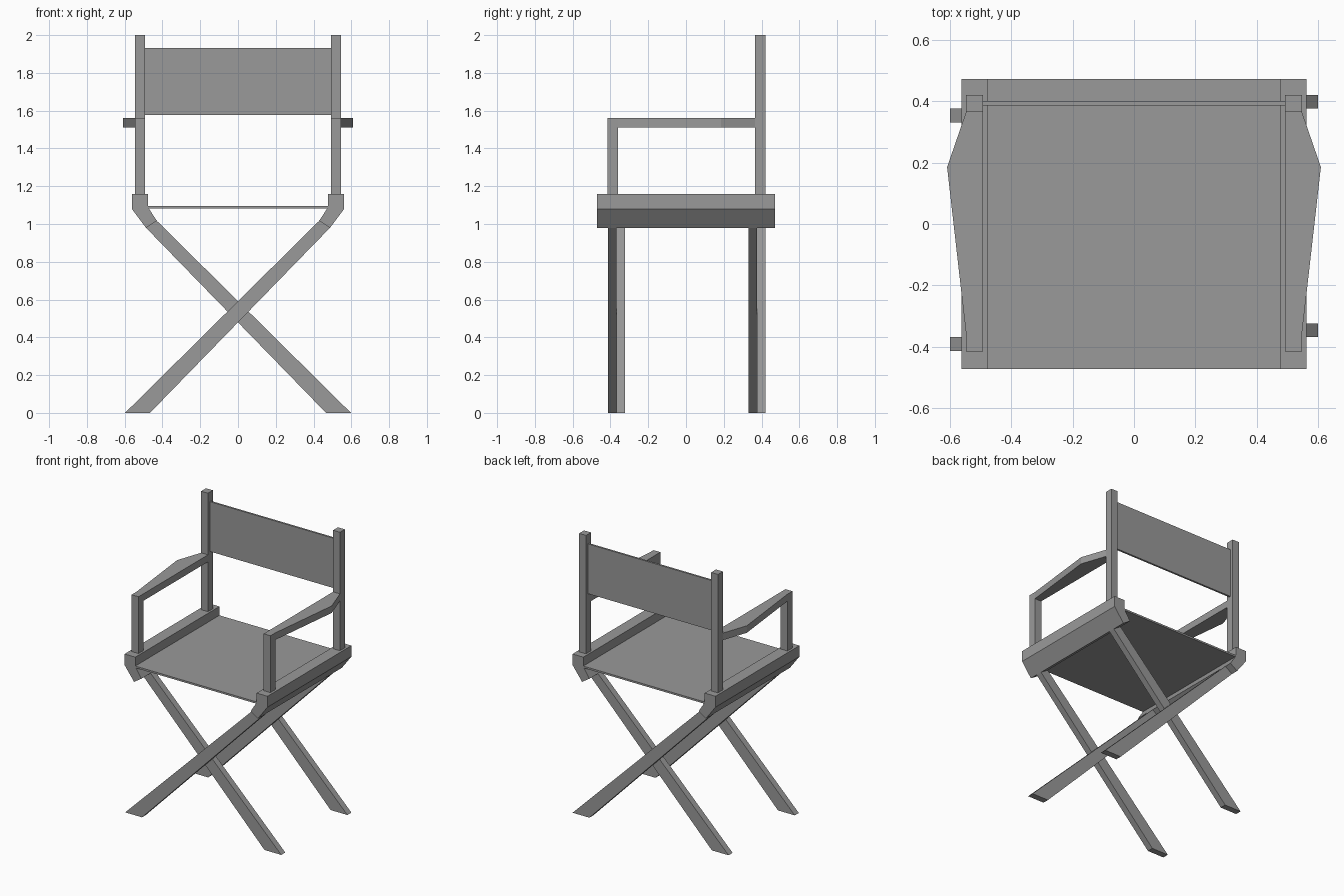
import bpy
import bmesh
from mathutils import Vector

cube = bpy.data.objects.get("Cube")
if cube:
    bpy.data.objects.remove(cube, do_unlink=True)

grey = bpy.data.materials.new("plain grey")
grey.use_nodes = True
colour = (0.32, 0.32, 0.32, 1)
grey.diffuse_color = colour
grey.node_tree.nodes["Principled BSDF"].inputs["Base Color"].default_value = colour


def prism(name, profile, axis, start, end, side=1):
    """Extrude a closed profile along y or z; side=-1 mirrors it across x."""
    def place(a, b):
        return (a * side, start, b) if axis == "y" else (a * side, b, start)

    bm = bmesh.new()
    face = bm.faces.new([bm.verts.new(place(a, b)) for a, b in profile])
    moved = bmesh.ops.extrude_face_region(bm, geom=[face])["geom"]
    offset = Vector((0, end - start, 0) if axis == "y" else (0, 0, end - start))
    bmesh.ops.translate(bm, vec=offset,
                        verts=[v for v in moved if isinstance(v, bmesh.types.BMVert)])
    bmesh.ops.recalc_face_normals(bm, faces=bm.faces)
    mesh = bpy.data.meshes.new(name)
    bm.to_mesh(mesh)
    bm.free()
    mesh.materials.append(grey)
    obj = bpy.data.objects.new(name, mesh)
    bpy.context.collection.objects.link(obj)
    return obj


def box(name, x, y, z, side=1):
    outline = [(x[0], y[0]), (x[1], y[0]), (x[1], y[1]), (x[0], y[1])]
    return prism(name, outline, "z", z[0], z[1], side)


DEPTH = 0.472
RAIL_TOP = 1.158
POST_X = (0.492, 0.546)

# Cross-sections: seat rail with its angled lower lip, slanted leg, armrest plan
rail = [(0.477, RAIL_TOP), (0.562, RAIL_TOP), (0.562, 1.08),
        (0.487, 0.98), (0.43, 1.017), (0.477, 1.09)]
leg = [(-0.598, 0), (-0.466, 0), (0.487, 0.98), (0.43, 1.017)]
arm = [(0.492, -0.415), (0.546, -0.415), (0.546, -0.36),
       (0.608, 0.185), (0.546, 0.365), (0.492, 0.365)]

for label, side in (("left", 1), ("right", -1)):
    prism(label + "_seat_rail", rail, "y", -DEPTH, DEPTH, side)
    box(label + "_back_post", POST_X, (0.365, 0.42), (RAIL_TOP, 2), side)
    box(label + "_front_post", POST_X, (-0.415, -0.36), (RAIL_TOP, 1.512), side)
    prism(label + "_armrest", arm, "z", 1.512, 1.562, side)

# Crossed legs sit side by side in depth at the front and back
for label, side, y in (("front_leg_a", 1, -0.413), ("front_leg_b", -1, -0.368),
                       ("back_leg_a", 1, 0.33), ("back_leg_b", -1, 0.375)):
    prism(label, leg, "y", y, y + 0.045, side)

# Fabric seat and backrest
box("seat", (-0.477, 0.477), (-DEPTH, DEPTH), (1.082, 1.095))
box("backrest", (-0.492, 0.492), (0.386, 0.4), (1.578, 1.932))
